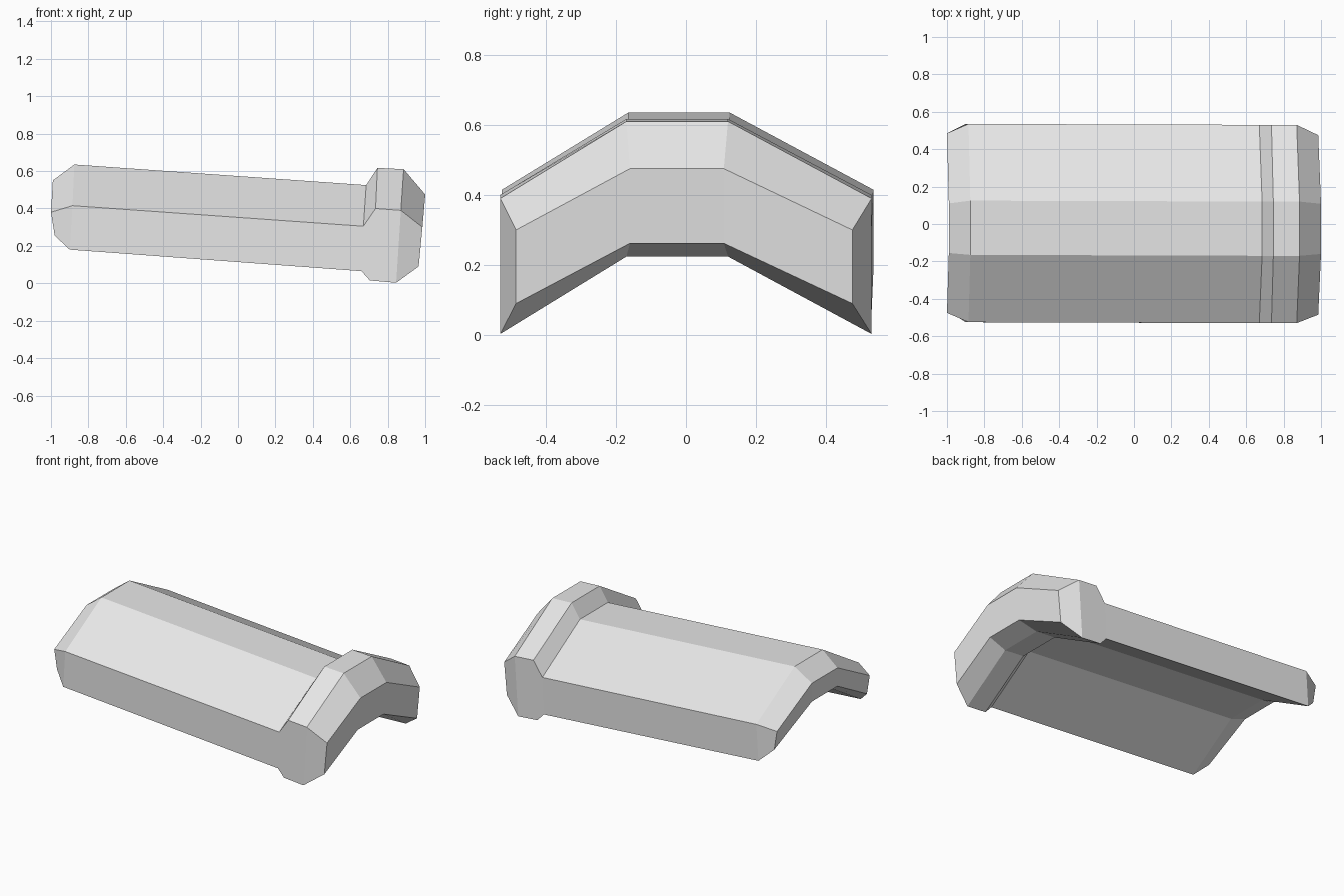
import bpy, bmesh

if "Cube" in bpy.data.objects:
    bpy.data.objects.remove(bpy.data.objects["Cube"])

# One flat grey for the whole piece
grey = bpy.data.materials.new("plain grey")
grey.diffuse_color = (0.8, 0.8, 0.8, 1)
grey.use_nodes = True
grey.node_tree.nodes["Principled BSDF"].inputs["Base Color"].default_value = grey.diffuse_color

# Stations along the length. Each gives (x, z) for the crown top, side top,
# side bottom and crown underside, then the front and back y of the sides
# and of the crown.
stations = [
    ((-0.99, 0.55), (-1.00, 0.38), (-0.98, 0.255), (-0.99, 0.43), (-0.475, 0.485, -0.155, 0.11)),
    ((-0.875, 0.635), (-0.885, 0.415), (-0.90, 0.18), (-0.89, 0.40), (-0.525, 0.535, -0.165, 0.125)),
    ((0.685, 0.525), (0.67, 0.305), (0.66, 0.065), (0.67, 0.285), (-0.53, 0.53, -0.17, 0.12)),
    ((0.745, 0.617), (0.735, 0.40), (0.705, 0.015), (0.715, 0.235), (-0.53, 0.53, -0.17, 0.12)),
    ((0.885, 0.61), (0.87, 0.39), (0.845, 0.003), (0.855, 0.224), (-0.53, 0.53, -0.17, 0.12)),
    ((1.00, 0.475), (0.985, 0.30), (0.965, 0.09), (0.98, 0.262), (-0.485, 0.475, -0.16, 0.108)),
]

bm = bmesh.new()


def add_ring(crown, side, foot, under, ys):
    """Folded cross-section: over the crown front to back, then back underneath."""
    front, back, crown_front, crown_back = ys
    loop = [(side, front), (crown, crown_front), (crown, crown_back), (side, back),
            (foot, back), (under, crown_back), (under, crown_front), (foot, front)]
    return [bm.verts.new((p[0], y, p[1])) for p, y in loop]


# Loft the outer skin through the stations
rings = [add_ring(*s) for s in stations]
for a, b in zip(rings, rings[1:]):
    for i in range(8):
        j = (i + 1) % 8
        bm.faces.new((a[i], a[j], b[j], b[i]))

# Close both ends with three panels: slope, crown, slope
for r in (rings[0], rings[-1]):
    for i in range(3):
        bm.faces.new((r[i], r[i + 1], r[6 - i], r[7 - i]))

bmesh.ops.recalc_face_normals(bm, faces=bm.faces)
mesh = bpy.data.meshes.new("folded_tile")
bm.to_mesh(mesh)
bm.free()
mesh.materials.append(grey)
tile = bpy.data.objects.new("folded_tile", mesh)
bpy.context.collection.objects.link(tile)
